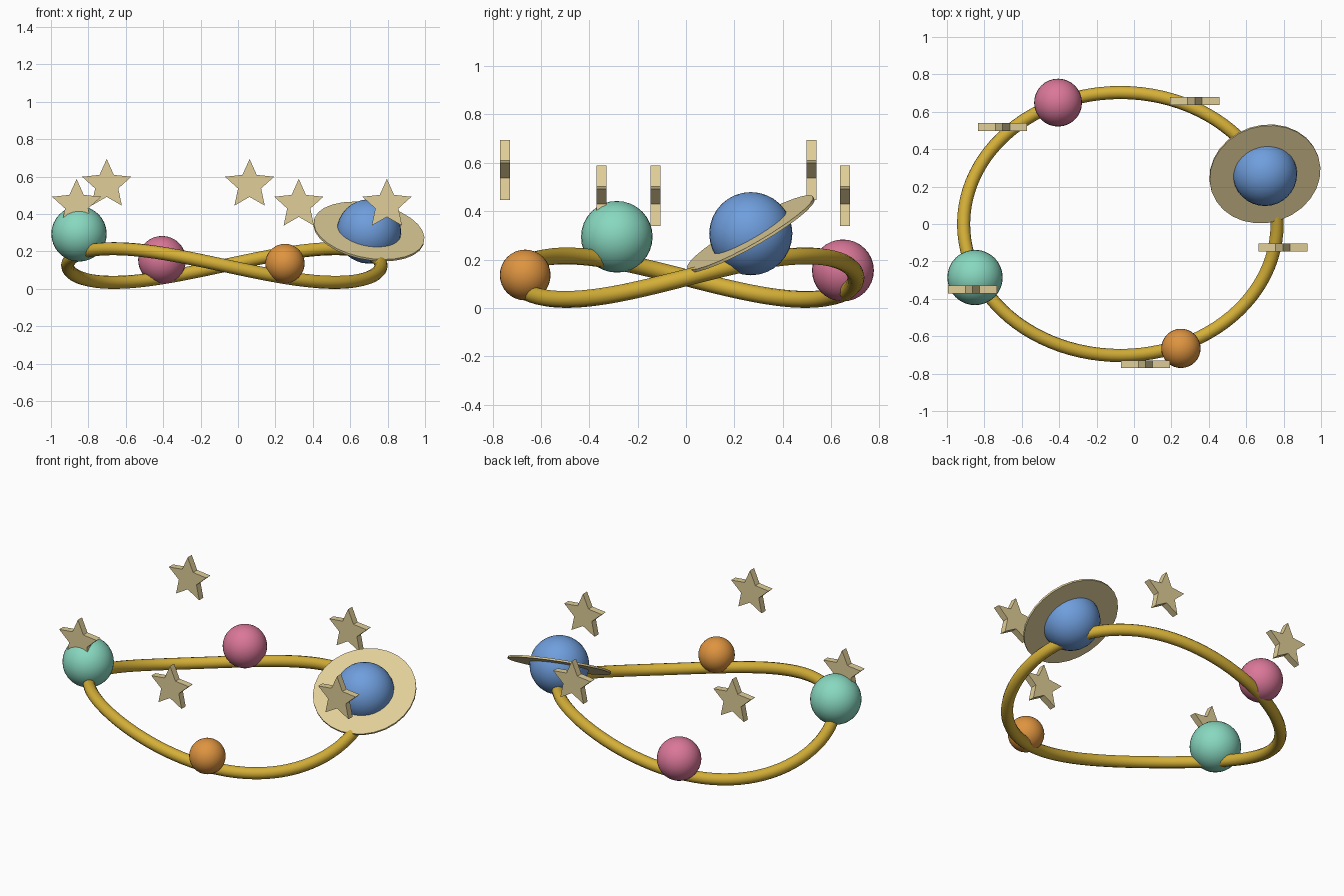
import bpy, bmesh, math
from mathutils import Vector

if "Cube" in bpy.data.objects:
    bpy.data.objects.remove(bpy.data.objects["Cube"])


def material(name, hex_code):
    def lin(c):
        return c / 12.92 if c <= 0.04045 else ((c + 0.055) / 1.055) ** 2.4
    m = bpy.data.materials.new(name)
    rgb = [lin(int(hex_code[i:i + 2], 16) / 255) for i in (0, 2, 4)]
    m.diffuse_color = (*rgb, 1)
    m.use_nodes = True
    m.node_tree.nodes["Principled BSDF"].inputs["Base Color"].default_value = m.diffuse_color
    return m


GOLD = material("gold", "D4AF37")
CREAM = material("cream", "E0CE98")
BLUE = material("blue", "6F9EDD")
PINK = material("pink", "DA7799")
MINT = material("mint", "88D8C0")
ORANGE = material("orange", "DE9440")


def finish(name, mat):
    ob = bpy.context.object
    ob.name = name
    ob.data.materials.append(mat)
    bpy.ops.object.shade_smooth_by_angle(angle=math.radians(35))
    return ob


# Wavy oval orbit band: two highs and two lows per turn
curve = bpy.data.curves.new("orbit_band", "CURVE")
curve.dimensions = "3D"
curve.bevel_depth = 0.035
curve.bevel_resolution = 4
N = 96
spline = curve.splines.new("POLY")
spline.points.add(N - 1)
spline.use_cyclic_u = True
for i, p in enumerate(spline.points):
    a = 2 * math.pi * i / N
    p.co = (-0.073 + 0.838 * math.cos(a), 0.703 * math.sin(a),
            0.125 + 0.09 * math.sin(2 * a), 1)
band = bpy.data.objects.new("orbit_band", curve)
bpy.context.collection.objects.link(band)
bpy.context.view_layer.objects.active = band
band.select_set(True)
bpy.ops.object.convert(target="MESH")
finish("orbit_band", GOLD)

# Planets threaded on the band
for name, mat, loc, r in (
        ("blue_planet", BLUE, (0.70, 0.268, 0.307), 0.172),
        ("pink_planet", PINK, (-0.406, 0.649, 0.155), 0.128),
        ("mint_planet", MINT, (-0.85, -0.286, 0.294), 0.148),
        ("orange_planet", ORANGE, (0.251, -0.665, 0.136), 0.105)):
    bpy.ops.mesh.primitive_uv_sphere_add(segments=32, ring_count=16, radius=r, location=loc)
    finish(name, mat)

# Tilted flat ring around the blue planet
bpy.ops.mesh.primitive_cylinder_add(vertices=28, radius=0.30, depth=0.012,
                                    location=(0.70, 0.268, 0.307))
disc = finish("planet_ring", CREAM)
disc.rotation_euler = Vector((0.16, -0.49, 0.857)).to_track_quat("Z", "Y").to_euler()


# Upright five-pointed stars, extruded front to back
def star(name, loc, outer=0.138, inner=0.065, depth=0.041):
    bm = bmesh.new()
    verts = []
    for i in range(10):
        r = inner if i % 2 else outer
        a = math.pi / 2 + i * math.pi / 5
        verts.append(bm.verts.new((r * math.cos(a), -depth / 2, r * math.sin(a))))
    face = bm.faces.new(verts)
    out = bmesh.ops.extrude_face_region(bm, geom=[face], use_keep_orig=True)
    moved = [g for g in out["geom"] if isinstance(g, bmesh.types.BMVert)]
    bmesh.ops.translate(bm, verts=moved, vec=(0, depth, 0))
    bmesh.ops.recalc_face_normals(bm, faces=bm.faces)
    mesh = bpy.data.meshes.new(name)
    bm.to_mesh(mesh)
    bm.free()
    mesh.materials.append(CREAM)
    ob = bpy.data.objects.new(name, mesh)
    ob.location = loc
    bpy.context.collection.objects.link(ob)


for k, loc in enumerate(((-0.863, -0.35, 0.45), (-0.702, 0.519, 0.557),
                         (0.062, -0.749, 0.557), (0.325, 0.658, 0.45),
                         (0.796, -0.126, 0.45))):
    star(f"star_{k + 1}", loc)
